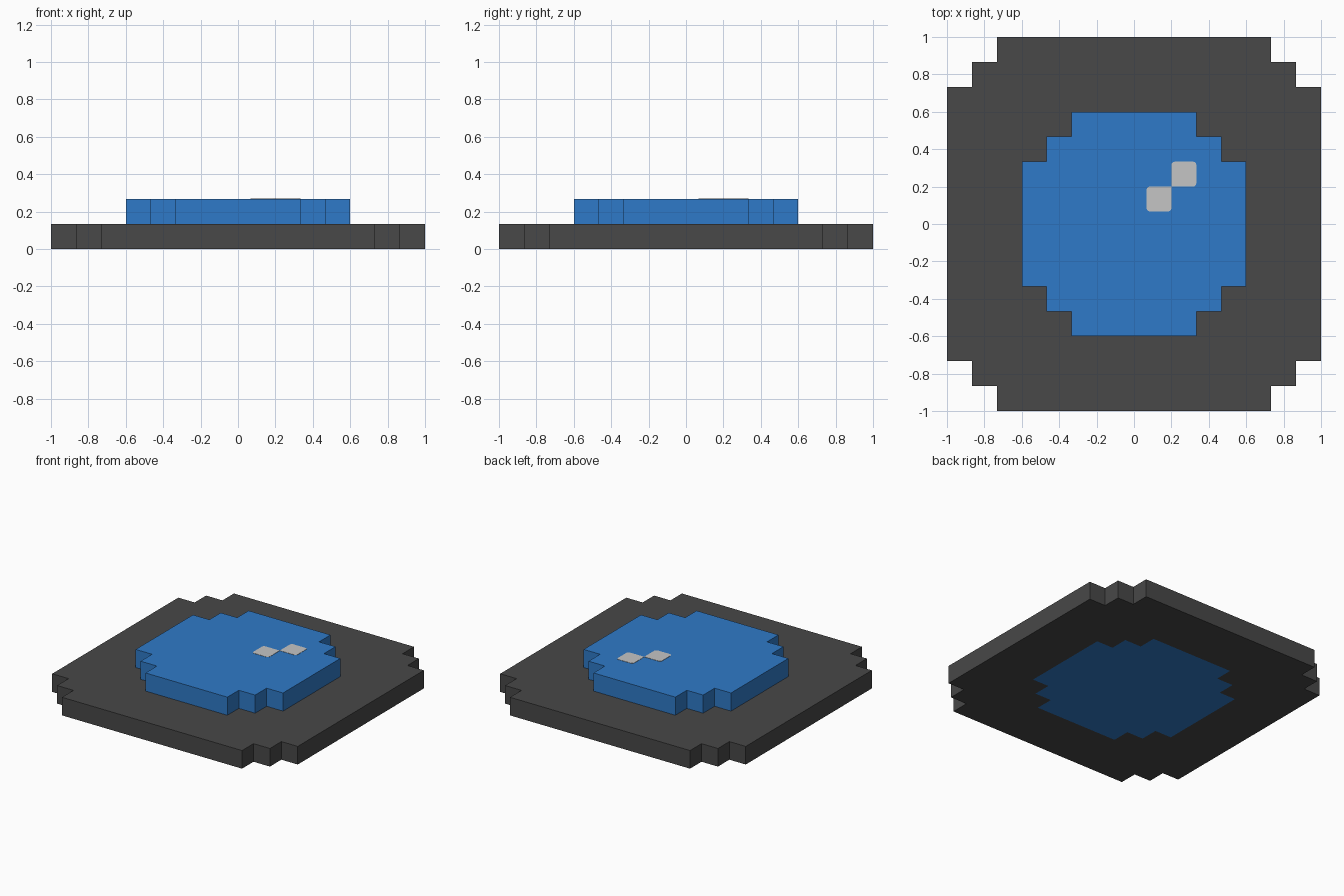
import bpy
import bmesh
import math

if "Cube" in bpy.data.objects:
    bpy.data.objects.remove(bpy.data.objects["Cube"], do_unlink=True)

U = 2 / 15  # size of one block


def make_material(name, srgb):
    color = [((c / 255 + 0.055) / 1.055) ** 2.4 for c in srgb] + [1.0]
    mat = bpy.data.materials.new(name)
    mat.use_nodes = True
    mat.diffuse_color = color
    mat.node_tree.nodes["Principled BSDF"].inputs["Base Color"].default_value = color
    return mat


def stepped_outline(half):
    """Counter-clockwise blocky circle: one corner of steps, turned four times."""
    mid, low = half - U, half - 2 * U
    pts = [(half, low), (mid, low), (mid, mid), (low, mid), (low, half)]
    outline = []
    for _ in range(4):
        outline += pts
        pts = [(-y, x) for x, y in pts]
    return outline


def add_object(name, bm, mat):
    bmesh.ops.recalc_face_normals(bm, faces=bm.faces)
    mesh = bpy.data.meshes.new(name)
    bm.to_mesh(mesh)
    bm.free()
    mesh.materials.append(mat)
    obj = bpy.data.objects.new(name, mesh)
    bpy.context.collection.objects.link(obj)
    return obj


def extrude_up(bm, height):
    geom = bmesh.ops.extrude_face_region(bm, geom=bm.faces[:])["geom"]
    verts = [g for g in geom if isinstance(g, bmesh.types.BMVert)]
    bmesh.ops.translate(bm, verts=verts, vec=(0, 0, height))


def add_prism(name, outline, z, height, mat):
    bm = bmesh.new()
    bm.faces.new([bm.verts.new((x, y, z)) for x, y in outline])
    extrude_up(bm, height)
    return add_object(name, bm, mat)


def add_ring(name, outer, inner, height, mat):
    bm = bmesh.new()
    a = [bm.verts.new((x, y, 0)) for x, y in outer]
    b = [bm.verts.new((x, y, 0)) for x, y in inner]
    for i in range(len(a)):
        j = (i + 1) % len(a)
        bm.faces.new((a[i], a[j], b[j], b[i]))
    extrude_up(bm, height)
    return add_object(name, bm, mat)


def rounded_square(cx, cy, half, r, sharp):
    """Square outline with rounded corners, except the corner numbered sharp."""
    pts = []
    for k, (sx, sy) in enumerate([(1, 1), (-1, 1), (-1, -1), (1, -1)]):
        if k == sharp:
            pts.append((cx + sx * half, cy + sy * half))
            continue
        for s in range(4):
            ang = math.radians(90 * k + 30 * s)
            pts.append((cx + sx * (half - r) + r * math.cos(ang),
                        cy + sy * (half - r) + r * math.sin(ang)))
    return pts


dark = make_material("dark grey", (72, 72, 72))
blue = make_material("blue", (47, 122, 200))
pale = make_material("pale grey", (197, 197, 197))

# Dark rim around a blue centre that runs through to the underside
add_ring("rim", stepped_outline(1.0), stepped_outline(4.5 * U), U, dark)
add_prism("centre_disc", stepped_outline(4.5 * U), 0, 2 * U, blue)

# Two glint squares meeting at a corner
for name, c, sharp in (("inner_glint", U, 0), ("outer_glint", 2 * U, 2)):
    add_prism(name, rounded_square(c, c, U / 2, 0.018, sharp), 2 * U, 0.002, pale)
